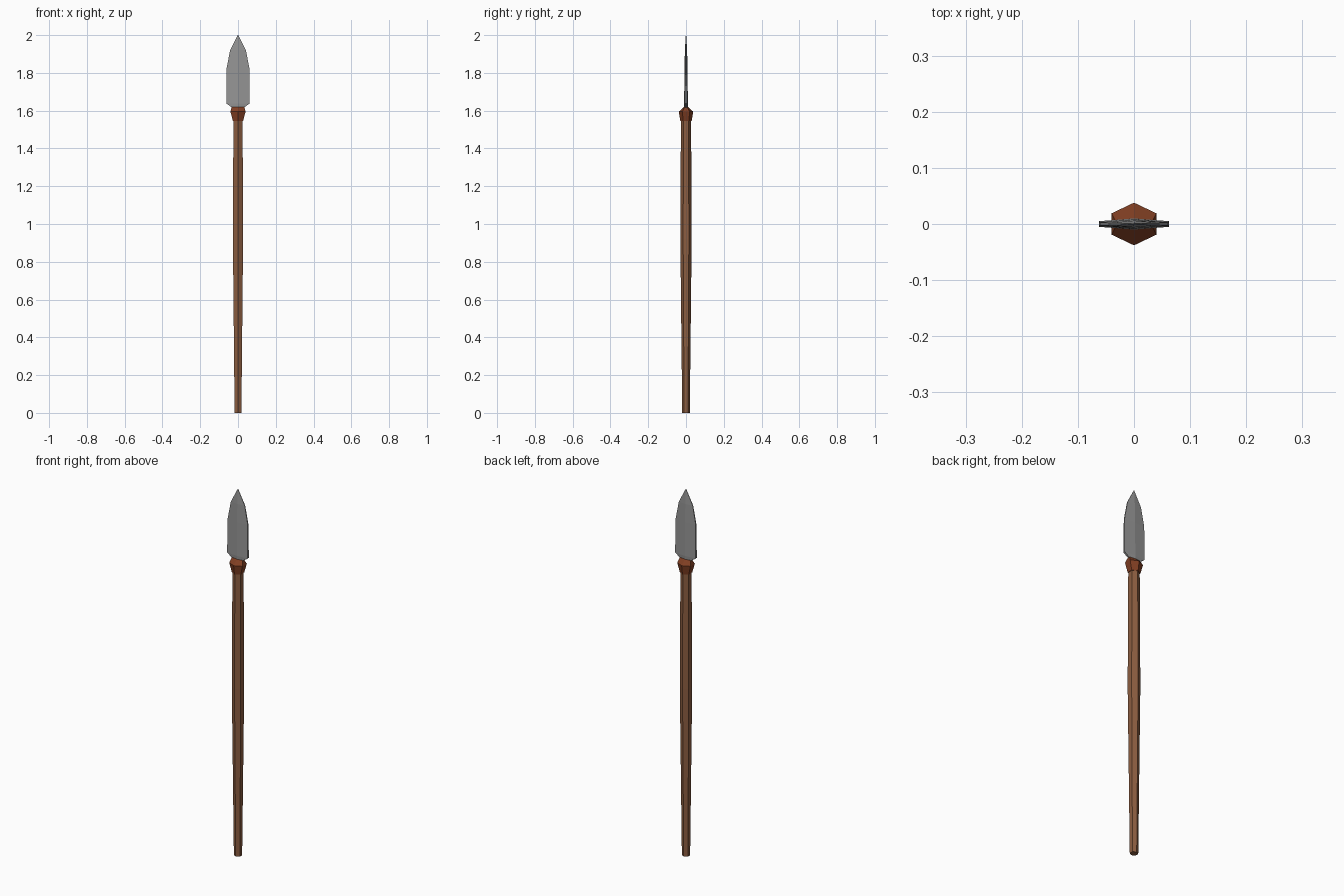
import bpy

if "Cube" in bpy.data.objects:
    bpy.data.objects.remove(bpy.data.objects["Cube"])


def material(name, rgb):
    m = bpy.data.materials.new(name)
    m.diffuse_color = (*rgb, 1)
    m.use_nodes = True
    m.node_tree.nodes["Principled BSDF"].inputs["Base Color"].default_value = m.diffuse_color
    return m


def loft(name, mat, rings):
    """Stack six-sided rings: (z, half width x, ridge half depth y, side half depth y)."""
    verts, faces = [], []
    for z, w, c, e in rings:
        verts += [(0, -c, z), (w, -e, z), (w, e, z), (0, c, z), (-w, e, z), (-w, -e, z)]
    for r in range(len(rings) - 1):
        for i in range(6):
            a, b = r * 6 + i, r * 6 + (i + 1) % 6
            faces.append((a, b, b + 6, a + 6))
    n = len(verts)
    faces += [tuple(range(5, -1, -1)), tuple(range(n - 6, n))]
    me = bpy.data.meshes.new(name)
    me.from_pydata(verts, [], faces)
    me.materials.append(mat)
    ob = bpy.data.objects.new(name, me)
    bpy.context.collection.objects.link(ob)
    return ob


wood = material("brown wood", (0.26, 0.11, 0.052))
leather = material("red brown binding", (0.22, 0.05, 0.017))
steel = material("grey steel", (0.30, 0.30, 0.30))

# Hexagonal shaft, thickest in the middle
loft("shaft", wood, [(z, 0.9 * r, r, r / 2) for z, r in
                     [(0, 0.02), (0.92, 0.03), (1.55, 0.027)]])

# Flared collar closing onto the blade
loft("collar", leather, [(1.545, 0.027, 0.03, 0.015),
                         (1.595, 0.04, 0.038, 0.019),
                         (1.62, 0.033, 0.01, 0.006)])

# Flat blade with a low central ridge
loft("blade", steel, [(1.60, 0.025, 0.009, 0.005),
                      (1.618, 0.034, 0.010, 0.005),
                      (1.638, 0.062, 0.010, 0.005),
                      (1.82, 0.061, 0.008, 0.003),
                      (1.92, 0.042, 0.006, 0.002),
                      (2.0, 0.001, 0.001, 0.0005)])
